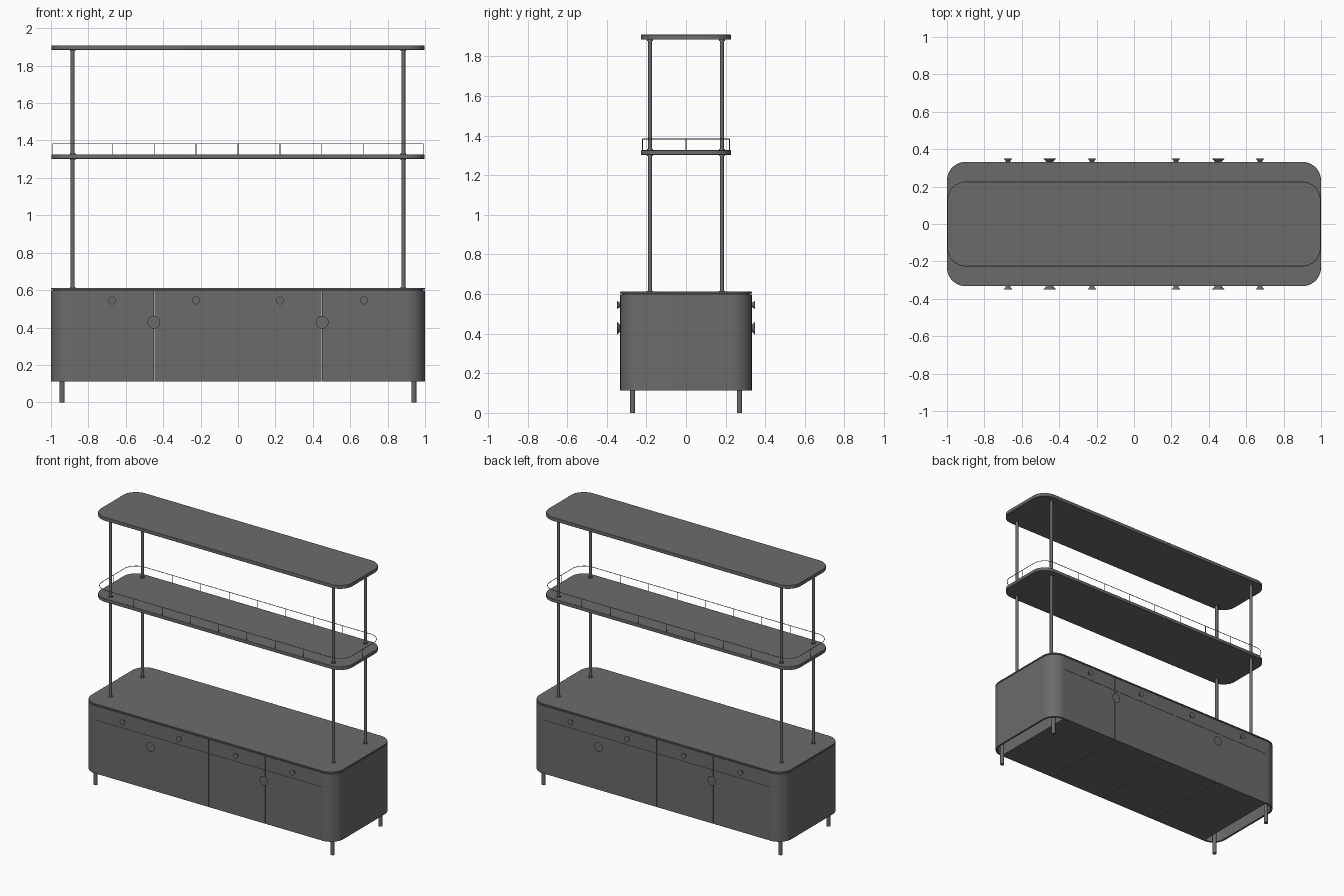
import bpy, bmesh, math
from mathutils import Vector

if "Cube" in bpy.data.objects:
    bpy.data.objects.remove(bpy.data.objects["Cube"])

# dark grey finish for every part
DARK = bpy.data.materials.new("dark_grey")
DARK.diffuse_color = (0.148, 0.148, 0.148, 1)
DARK.use_nodes = True
DARK.node_tree.nodes["Principled BSDF"].inputs["Base Color"].default_value = DARK.diffuse_color


def finish(bm, name, smooth=True):
    bmesh.ops.recalc_face_normals(bm, faces=bm.faces)
    me = bpy.data.meshes.new(name)
    bm.to_mesh(me)
    bm.free()
    me.materials.append(DARK)
    ob = bpy.data.objects.new(name, me)
    bpy.context.collection.objects.link(ob)
    if smooth:
        bpy.ops.object.select_all(action='DESELECT')
        ob.select_set(True)
        bpy.context.view_layer.objects.active = ob
        bpy.ops.object.shade_smooth_by_angle(angle=math.radians(35))
    return ob


def rounded(hx, hy, r, n=12):
    pts = []
    for q, (sx, sy) in enumerate([(1, 1), (-1, 1), (-1, -1), (1, -1)]):
        for i in range(n + 1):
            a = math.pi / 2 * (q + i / n)
            pts.append((sx * (hx - r) + r * math.cos(a), sy * (hy - r) + r * math.sin(a)))
    return pts


def extrude(name, pts, z0, z1, bevel=0):
    bm = bmesh.new()
    f = bm.faces.new([bm.verts.new((x, y, z0)) for x, y in pts])
    g = bmesh.ops.extrude_face_region(bm, geom=[f])
    for v in g['geom']:
        if isinstance(v, bmesh.types.BMVert):
            v.co.z = z1
    ob = finish(bm, name)
    if bevel:
        m = ob.modifiers.new("edge", 'BEVEL')
        m.width, m.segments, m.limit_method = bevel, 2, 'ANGLE'
        m.angle_limit = math.radians(40)
    return ob


def box(name, x0, x1, y0, y1, z0, z1):
    bm = bmesh.new()
    bmesh.ops.create_cube(bm, size=1)
    for v in bm.verts:
        v.co = Vector(((x0 + x1) / 2 + v.co.x * (x1 - x0), (y0 + y1) / 2 + v.co.y * (y1 - y0),
                       (z0 + z1) / 2 + v.co.z * (z1 - z0)))
    return finish(bm, name, False)


def rod(name, a, b, r0, r1=None, n=24):
    a, b = Vector(a), Vector(b)
    bm = bmesh.new()
    bmesh.ops.create_cone(bm, cap_ends=True, segments=n, radius1=r0,
                          radius2=r0 if r1 is None else r1, depth=(b - a).length)
    rot = (b - a).to_track_quat('Z', 'Y')
    for v in bm.verts:
        v.co = rot @ v.co + (a + b) / 2
    return finish(bm, name)


# worktop and shelves
extrude("worktop", rounded(1.0, 0.332, 0.1), 0.602, 0.612, 0.002)
extrude("middle_shelf", rounded(0.998, 0.227, 0.1), 1.302, 1.326, 0.002)
extrude("top_shelf", rounded(0.998, 0.227, 0.1), 1.884, 1.909, 0.002)
extrude("worktop_spacer", rounded(0.99, 0.322, 0.09), 0.595, 0.603)

# curved hollow end panels
t = 0.014
outer = [p for p in rounded(1.0, 0.332, 0.1) if p[0] > 0]
inner = [p for p in rounded(1.0 - t, 0.332 - t, 0.1 - t) if p[0] > 0]
order = lambda pts: sorted(pts, key=lambda p: math.atan2(p[1], p[0] - 0.8))
outer = [(0.8955, -0.332)] + order(outer) + [(0.8955, 0.332)]
inner = [(0.8955, -0.332 + t)] + order(inner) + [(0.8955, 0.332 - t)]
for s, side in ((1, "right"), (-1, "left")):
    extrude(side + "_end_panel", [(s * x, y) for x, y in outer + inner[::-1]], 0.112, 0.598)

# cabinet modules with drawer and door fronts on both faces
W, G = 0.4475, 0.0008
for i in range(4):
    x0, x1 = -2 * W + i * W, -W + i * W
    box(f"cabinet_module_{i}", x0 + G, x1 - G, -0.316, 0.316, 0.112, 0.598)
    x0, x1 = x0 + (G if i else 0), x1 - (G if i < 3 else 0)
    for s, side in ((-1, "front"), (1, "back")):
        y0, y1 = sorted((s * 0.315, s * 0.331))
        box(f"{side}_door_{i}", x0, x1, y0, y1, 0.112, 0.4955)
        box(f"{side}_drawer_{i}", x0, x1, y0, y1, 0.497, 0.598)

# flared knobs
for s, side in ((-1, "front"), (1, "back")):
    for x, z, r in [(-0.45, 0.428, 0.034), (0.45, 0.428, 0.034)] + \
                   [(k * 0.2245, 0.545, 0.021) for k in (-3, -1, 1, 3)]:
        rod(side + "_knob", (x, s * 0.329, z), (x, s * 0.349, z), r * 0.4, r, 32)

# legs, shelf posts and collars
for sx in (-1, 1):
    for sy in (-1, 1):
        rod("leg", (sx * 0.94, sy * 0.27, 0), (sx * 0.94, sy * 0.27, 0.597), 0.0135)
        x, y = sx * 0.884, sy * 0.181
        rod("shelf_post", (x, y, 0.605), (x, y, 1.89), 0.0105)
        for z0, z1 in ((0.61, 0.616), (1.296, 1.303), (1.325, 1.332), (1.878, 1.885)):
            rod("post_collar", (x, y, z0), (x, y, z1), 0.015)

# guard rail around the middle shelf
RX, RY, RZ, RR = 0.99, 0.22, 1.382, 0.002
cu = bpy.data.curves.new("guard_rail", 'CURVE')
cu.dimensions = '3D'
cu.bevel_depth, cu.bevel_resolution = RR, 2
cu.materials.append(DARK)
sp = cu.splines.new('POLY')
loop = rounded(RX, RY, 0.095)
sp.points.add(len(loop) - 1)
for p, (x, y) in zip(sp.points, loop):
    p.co = (x, y, RZ, 1)
sp.use_cyclic_u = True
bpy.context.collection.objects.link(bpy.data.objects.new("guard_rail", cu))

posts = [(k * 0.224, s * RY) for k in range(-3, 4) for s in (-1, 1)] + [(-RX, 0), (RX, 0)]
for x, y in posts:
    rod("rail_post", (x, y, 1.32), (x, y, RZ), 0.002, n=10)
